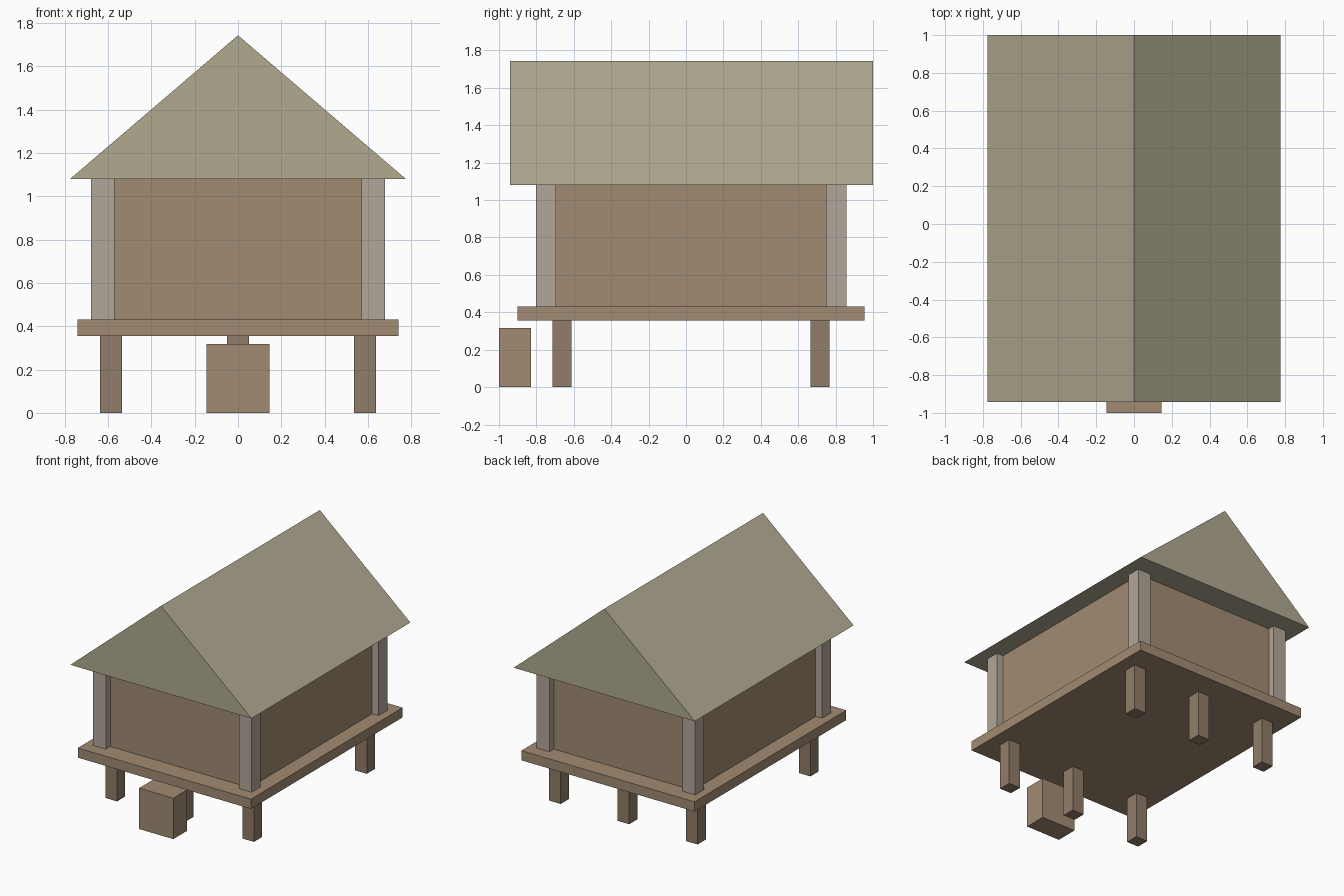
import bpy

if "Cube" in bpy.data.objects:
    bpy.data.objects.remove(bpy.data.objects["Cube"])

CY = 0.027  # the hut's centre line in y


def material(name, rgb):
    m = bpy.data.materials.new(name)
    m.diffuse_color = (*rgb, 1.0)
    m.use_nodes = True
    m.node_tree.nodes["Principled BSDF"].inputs["Base Color"].default_value = m.diffuse_color
    return m


plank = material("plank_brown", (0.36, 0.26, 0.17))
dark = material("dark_brown", (0.28, 0.205, 0.14))
pale = material("pale_timber", (0.45, 0.385, 0.32))
thatch = material("thatch", (0.44, 0.40, 0.28))


def mesh_object(name, verts, faces, mat):
    mesh = bpy.data.meshes.new(name)
    mesh.from_pydata(verts, [], faces)
    mesh.materials.append(mat)
    obj = bpy.data.objects.new(name, mesh)
    bpy.context.collection.objects.link(obj)
    return obj


def prism(name, profile, y0, y1, mat):
    """Extrude a counter-clockwise (x, z) profile, as seen from the front, along y."""
    n = len(profile)
    verts = [(x, y, z) for y in (y0, y1) for x, z in profile]
    faces = [tuple(range(n)), tuple(range(2 * n - 1, n - 1, -1))]
    faces += [(i, i + n, (i + 1) % n + n, (i + 1) % n) for i in range(n)]
    return mesh_object(name, verts, faces, mat)


def box(name, x0, x1, y0, y1, z0, z1, mat):
    return prism(name, [(x0, z0), (x1, z0), (x1, z1), (x0, z1)], y0, y1, mat)


# Stilts: two rows of three
for row, y in (("front", -0.663), ("back", 0.716)):
    for side, x in (("left", -0.586), ("middle", 0), ("right", 0.586)):
        box(f"{row}_{side}_stilt", x - 0.05, x + 0.05, y - 0.05, y + 0.05,
            0, 0.355, dark)

# Floor platform
box("floor_platform", -0.741, 0.741, CY - 0.927, CY + 0.927, 0.355, 0.43, plank)

# Wall box, set back to the middle of the corner posts
box("walls", -0.624, 0.624, CY - 0.776, CY + 0.776, 0.43, 1.08, plank)

# Corner posts
for row, sy in (("front", -1), ("back", 1)):
    for side, sx in (("left", -1), ("right", 1)):
        x, y = sx * 0.624, CY + sy * 0.776
        box(f"{row}_{side}_post", x - 0.055, x + 0.055, y - 0.054, y + 0.054,
            0.43, 1.08, pale)

# Gable roof, a closed triangular prism
prism("gable_roof", [(-0.775, 1.08), (0.775, 1.08), (0, 1.743)], -0.942, 1.0, thatch)

# Entrance step
box("entrance_step", -0.146, 0.146, -1.0, -0.829, 0, 0.317, plank)
